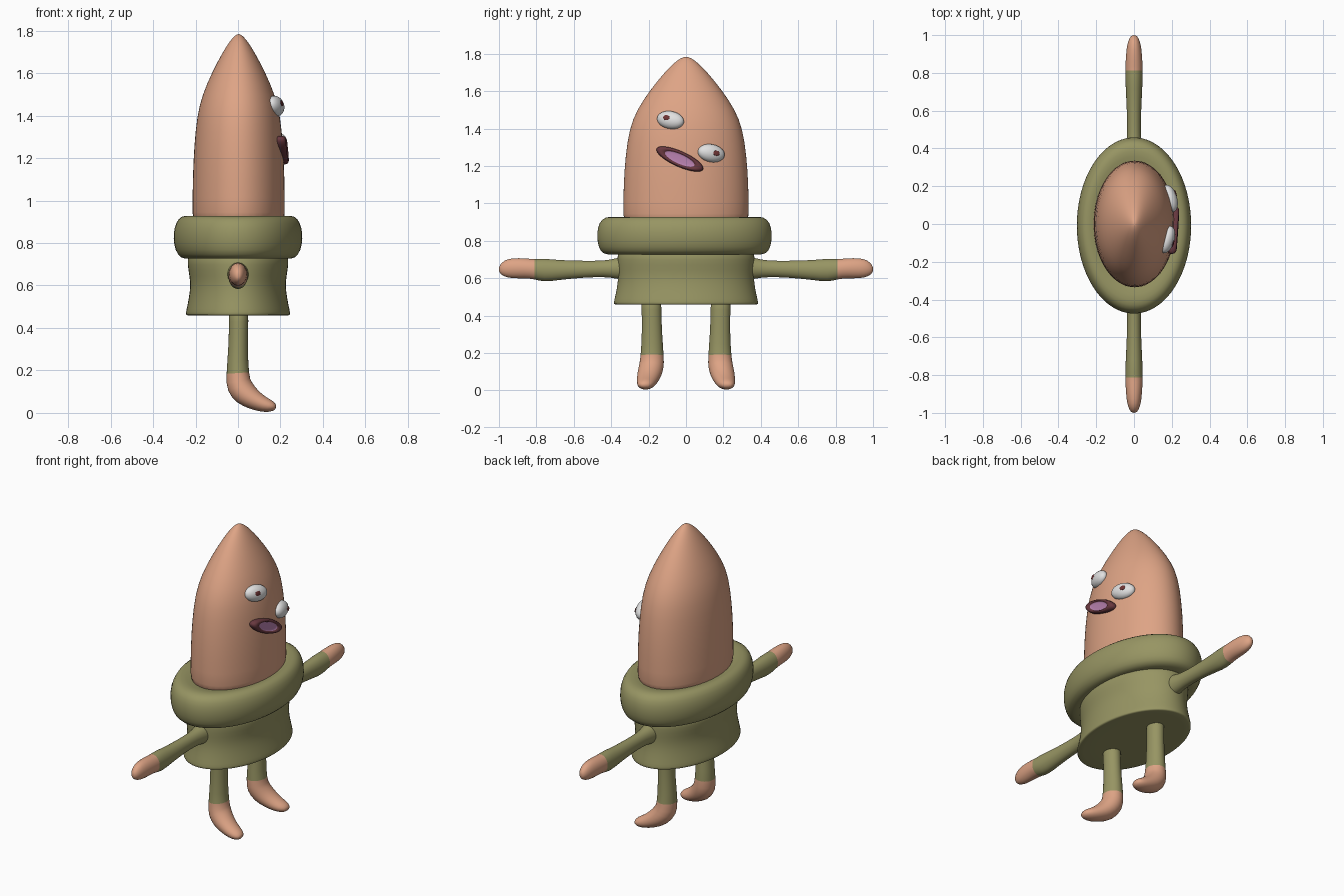
import bpy, bmesh, math
from mathutils import Vector, Matrix

if "Cube" in bpy.data.objects:
    bpy.data.objects.remove(bpy.data.objects["Cube"])


def material(name, rgb):
    m = bpy.data.materials.new(name)
    m.diffuse_color = (*rgb, 1)
    m.use_nodes = True
    m.node_tree.nodes["Principled BSDF"].inputs["Base Color"].default_value = m.diffuse_color
    return m


SKIN = material("skin", (0.73, 0.37, 0.235))
GREEN = material("olive cloth", (0.31, 0.30, 0.125))
WHITE = material("eye white", (0.75, 0.75, 0.75))
MAROON = material("lip maroon", (0.14, 0.04, 0.05))
PINK = material("mouth pink", (0.48, 0.22, 0.43))
PUPIL = material("pupil red", (0.16, 0.035, 0.035))


def loft(name, rings, mats, split=None, sides=24, subsurf=1, matrix=None):
    """Skin closed rings (centre, half axis u, half axis v); segments from split on use mats[1]."""
    bm = bmesh.new()
    loops = []
    for c, u, v in rings:
        c, u, v = Vector(c), Vector(u), Vector(v)
        angles = [2 * math.pi * i / sides for i in range(sides)]
        loops.append([bm.verts.new(c + u * math.cos(a) + v * math.sin(a)) for a in angles])
    for k in range(len(loops) - 1):
        a, b = loops[k], loops[k + 1]
        for i in range(sides):
            j = (i + 1) % sides
            f = bm.faces.new((a[i], a[j], b[j], b[i]))
            f.material_index = int(split is not None and k >= split)
    bm.faces.new(loops[0])
    bm.faces.new(loops[-1]).material_index = int(split is not None)
    bmesh.ops.recalc_face_normals(bm, faces=bm.faces)
    if matrix:
        bm.transform(matrix)
    return finish(name, bm, mats, subsurf)


def finish(name, bm, mats, subsurf=0):
    me = bpy.data.meshes.new(name)
    for f in bm.faces:
        f.smooth = True
    bm.to_mesh(me)
    bm.free()
    for m in mats:
        me.materials.append(m)
    ob = bpy.data.objects.new(name, me)
    bpy.context.collection.objects.link(ob)
    if subsurf:
        s = ob.modifiers.new("smooth", 'SUBSURF')
        s.levels = s.render_levels = subsurf
    return ob


def upright(profile, cx=0.0, cy=0.0):
    """Horizontal elliptical rings from (half x, half y, z)."""
    return [((cx, cy, z), (rx, 0, 0), (0, ry, 0)) for rx, ry, z in profile]


# Head: tall pointed dome
head = [(0.335, 0.85), (0.337, 0.93), (0.335, 1.1), (0.325, 1.25), (0.304, 1.4),
        (0.263, 1.5), (0.197, 1.6), (0.115, 1.7), (0.065, 1.75), (0.028, 1.777), (0.004, 1.784)]
loft("head", upright([(r * 0.648, r, z) for r, z in head], 0.003), [SKIN], sides=40)

# Thick rolled collar
loft("collar", upright([(0.16, 0.26, 0.90), (0.212, 0.335, 0.922), (0.25, 0.40, 0.932),
                        (0.283, 0.447, 0.917), (0.302, 0.466, 0.87), (0.306, 0.470, 0.82),
                        (0.297, 0.462, 0.765), (0.272, 0.440, 0.728), (0.23, 0.38, 0.722),
                        (0.18, 0.30, 0.74)], 0, -0.008), [GREEN], sides=40)

# Short flared body
loft("body", upright([(0.22, 0.355, 0.78), (0.242, 0.368, 0.725), (0.234, 0.368, 0.67),
                      (0.225, 0.364, 0.62), (0.227, 0.366, 0.57), (0.238, 0.378, 0.51),
                      (0.247, 0.388, 0.47), (0.245, 0.386, 0.460), (0.235, 0.375, 0.458),
                      (0.10, 0.17, 0.458)]), [GREEN], sides=40)

# Arms (y, centre z, half x, half z) with bare hands
arm = [(0.28, 0.655, 0.07, 0.075), (0.37, 0.652, 0.045, 0.055), (0.43, 0.650, 0.037, 0.043),
       (0.55, 0.648, 0.036, 0.045), (0.68, 0.643, 0.042, 0.053), (0.76, 0.642, 0.046, 0.064),
       (0.812, 0.648, 0.046, 0.053), (0.86, 0.653, 0.045, 0.054), (0.93, 0.653, 0.040, 0.055),
       (0.97, 0.652, 0.031, 0.045), (0.994, 0.648, 0.018, 0.025), (1.0, 0.648, 0.006, 0.009)]
# Legs (x, |y|, z, half x, half y, pitch of the cross-section) with bent bare feet
leg = [(0.003, 0.185, 0.50, 0.048, 0.055, 0), (0.003, 0.185, 0.44, 0.046, 0.053, 0),
       (0.001, 0.182, 0.32, 0.045, 0.053, 0), (-0.003, 0.180, 0.17, 0.054, 0.063, 0),
       (0.006, 0.186, 0.125, 0.063, 0.068, 20), (0.035, 0.195, 0.085, 0.059, 0.066, 42),
       (0.080, 0.205, 0.057, 0.046, 0.058, 58), (0.125, 0.213, 0.037, 0.036, 0.050, 66),
       (0.160, 0.218, 0.029, 0.027, 0.040, 72), (0.180, 0.221, 0.025, 0.010, 0.018, 75)]
for side, s in (("right", -1), ("left", 1)):
    loft(side + "_arm", [((0, s * y, z), (rx, 0, 0), (0, 0, rz)) for y, z, rx, rz in arm],
         [GREEN, SKIN], split=6)
    rings = []
    for x, y, z, rx, ry, p in leg:
        a = math.radians(p)
        rings.append(((x, s * y, z), (rx * math.cos(a), 0, rx * math.sin(a)), (0, ry, 0)))
    loft(side + "_leg", rings, [GREEN, SKIN], split=3)


def face_frame(pos, yaw, pitch, roll):
    """Local x to the side, y up, z out of the face (+x)."""
    base = Matrix(((0, 0, 1, 0), (1, 0, 0, 0), (0, 1, 0, 0), (0, 0, 0, 1)))
    r = math.radians
    return (Matrix.Translation(pos) @ Matrix.Rotation(r(yaw), 4, 'Z')
            @ Matrix.Rotation(r(-pitch), 4, 'Y') @ base @ Matrix.Rotation(r(roll), 4, 'Z'))


def ellipsoid(name, frame, centre, size, mat):
    bm = bmesh.new()
    m = frame @ Matrix.Translation(centre) @ Matrix.Diagonal((*size, 1))
    bmesh.ops.create_uvsphere(bm, u_segments=28, v_segments=16, radius=1, matrix=m)
    finish(name, bm, [mat])


# Bulging uneven eyes with small pupils
eyes = [("upper", (0.176, -0.083, 1.445), -16, 8, (-0.014, 0.006)),
        ("lower", (0.190, 0.135, 1.268), 17, 3, (0.018, 0.001))]
for label, pos, yaw, pitch, (pu, pv) in eyes:
    fr = face_frame(pos, yaw, pitch, -10)
    size = (0.075, 0.048, 0.038)
    ellipsoid(label + "_eye", fr, (0, 0, 0), size, WHITE)
    pz = size[2] * math.sqrt(1 - (pu / size[0]) ** 2 - (pv / size[1]) ** 2)
    ellipsoid(label + "_pupil", fr, (pu, pv, pz), (0.018, 0.014, 0.004), PUPIL)

# Slanted mouth: lip ring with a sunken inner disc
mouth = [(0.130, 0.038, -0.04), (0.139, 0.042, -0.012), (0.138, 0.042, 0.010),
         (0.120, 0.036, 0.022), (0.096, 0.029, 0.020), (0.086, 0.026, 0.013),
         (0.082, 0.024, 0.011), (0.04, 0.012, 0.010)]
loft("mouth", [((0, 0, z), (a, 0, 0), (0, b, 0)) for a, b, z in mouth], [MAROON, PINK],
     split=5, matrix=face_frame((0.212, -0.033, 1.237), -3, 2, -24))
